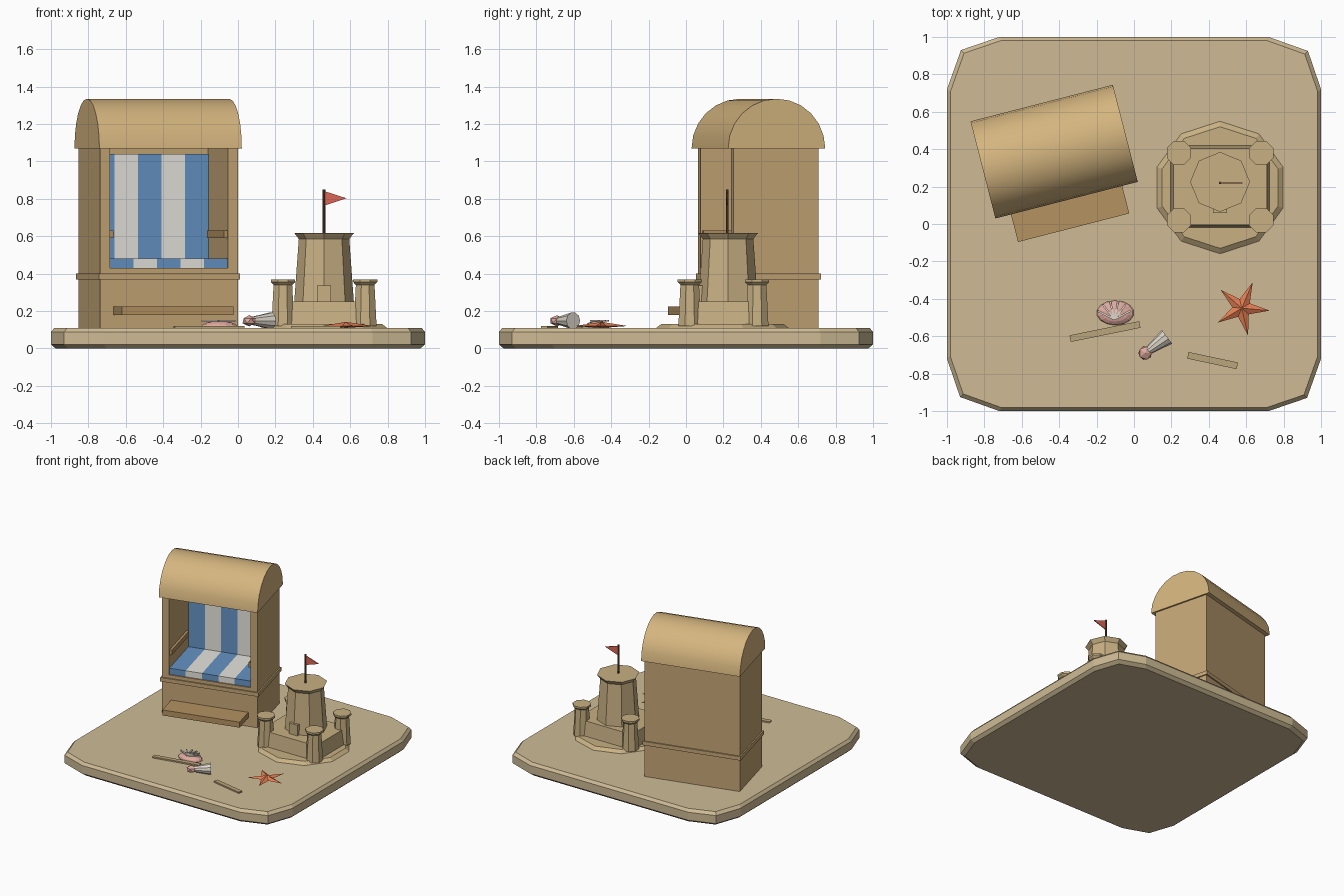
import bpy, bmesh
from math import sin, cos, pi, radians
from mathutils import Matrix, Vector

if "Cube" in bpy.data.objects:
    bpy.data.objects.remove(bpy.data.objects["Cube"])


def material(name, rgb):
    m = bpy.data.materials.new(name)
    m.diffuse_color = (*rgb, 1)
    m.use_nodes = True
    m.node_tree.nodes["Principled BSDF"].inputs["Base Color"].default_value = m.diffuse_color
    return m


SAND = material("sand", (0.62, 0.50, 0.30))
CASTLE = material("castle_sand", (0.58, 0.44, 0.23))
WICKER = material("wicker", (0.56, 0.38, 0.18))
ROOF = material("roof_wicker", (0.66, 0.46, 0.21))
WOOD = material("wood", (0.46, 0.29, 0.12))
DRIFT = material("driftwood", (0.50, 0.38, 0.20))
BLUE = material("blue_cloth", (0.13, 0.29, 0.55))
WHITE = material("white_cloth", (0.80, 0.78, 0.72))
RED = material("red", (0.72, 0.13, 0.09))
POLE = material("dark_wood", (0.13, 0.07, 0.04))
ORANGE = material("starfish_orange", (0.76, 0.20, 0.08))
PINK = material("shell_pink", (0.74, 0.40, 0.34))
CREAM = material("shell_cream", (0.74, 0.68, 0.60))


def finish(name, bm, mat, M=None):
    if M is not None:
        bm.transform(M)
    bmesh.ops.recalc_face_normals(bm, faces=bm.faces)
    me = bpy.data.meshes.new(name)
    bm.to_mesh(me)
    bm.free()
    me.materials.append(mat)
    ob = bpy.data.objects.new(name, me)
    bpy.context.collection.objects.link(ob)
    return ob


def box(name, x, y, z, mat, M=None):
    """Box from (min, max) ranges."""
    bm = bmesh.new()
    bmesh.ops.create_cube(bm, size=1)
    for v in bm.verts:
        v.co = [r[0] if c < 0 else r[1] for c, r in zip(v.co, (x, y, z))]
    return finish(name, bm, mat, M)


def loft(name, rings, mat, M=None):
    """Closed solid through rings of 3D points."""
    bm = bmesh.new()
    vs = [[bm.verts.new(p) for p in r] for r in rings]
    n = len(vs[0])
    for a, b in zip(vs, vs[1:]):
        for i in range(n):
            j = (i + 1) % n
            bm.faces.new((a[i], a[j], b[j], b[i]))
    bm.faces.new(vs[0])
    bm.faces.new(vs[-1])
    return finish(name, bm, mat, M)


def turned(name, cx, cy, profile, n, phase, mat, M=None):
    """n-sided solid from (radius, z) steps."""
    return loft(name, [[(cx + r * cos(phase + 2 * pi * i / n),
                         cy + r * sin(phase + 2 * pi * i / n), z)
                        for i in range(n)] for r, z in profile], mat, M)


# sand slab with cut corners and chamfered edges
quarter = [(1, 0.72), (0.93, 0.925), (0.72, 1)]
outline = []
for k in range(4):
    outline += [Matrix.Rotation(k * pi / 2, 2) @ Vector(p) for p in quarter]
loft("sand_base", [[(p.x * s, p.y * s, z) for p in outline]
                   for s, z in ((0.975, 0), (1, 0.022), (1, 0.088), (0.982, 0.11))], SAND)

# beach chair, turned on its spot
C = Matrix.Translation((-0.427, 0.387, 0)) @ Matrix.Rotation(radians(14.4), 4, 'Z')
HW, HD, T = 0.38, 0.235, 0.055
box("chair_lower_body", (-HW, HW), (-HD, HD), (0.11, 0.43), WICKER, C)
box("chair_back_wall", (-HW, HW), (HD - 0.04, HD), (0.43, 1.07), WICKER, C)
for side, s in (("left", -1), ("right", 1)):
    box(f"chair_{side}_wall", sorted((s * HW, s * (HW - T))), (-HD, HD - 0.04),
        (0.43, 1.07), WICKER, C)
    box(f"{side}_armrest", sorted((s * 0.305, s * 0.375)), (-HD + 0.01, 0.14),
        (0.59, 0.63), WOOD, C)
box("chair_band", (-HW - 0.01, HW + 0.01), (-HD - 0.01, HD + 0.01), (0.37, 0.402), WICKER, C)
box("footrest", (-0.307, 0.307), (-0.42, -0.23), (0.18, 0.225), WOOD, C)

# striped seat and back cushion
for i in range(5):
    x = (-0.325 + 0.13 * i, -0.195 + 0.13 * i)
    mat = WHITE if i % 2 else BLUE
    box(f"seat_stripe_{i}", x, (-0.225, 0.195), (0.43, 0.48), mat, C)
    box(f"back_stripe_{i}", x, (0.18, 0.2), (0.48, 1.04), mat, C)

# barrel roof
arc = [(0.268 * cos(pi * i / 12), 1.07 + 0.265 * sin(pi * i / 12)) for i in range(13)]
roof = loft("barrel_roof", [[(x, y, z) for y, z in arc] for x in (-0.393, 0.393)], ROOF, C)
bpy.context.view_layer.objects.active = roof
roof.select_set(True)
bpy.ops.object.shade_smooth_by_angle(angle=radians(35))

# sand castle: mound, walls, towers
turned("castle_mound", 0.46, 0.195, [(0.357, 0.108), (0.325, 0.132)], 10, pi / 2, CASTLE)
loft("castle_walls", [[(0.46 + sx * a, 0.2 + sy * b, z)
                       for sx, sy in ((-1, -1), (1, -1), (1, 1), (-1, 1))]
                      for a, b, z in ((0.265, 0.22, 0.12), (0.25, 0.205, 0.25))], CASTLE)
for sx in (-1, 1):
    for sy in (-1, 1):
        turned("corner_tower", 0.46 + 0.22 * sx, 0.2 + 0.18 * sy,
               [(0.066, 0.12), (0.054, 0.34), (0.07, 0.355), (0.07, 0.37)],
               8, pi / 8, CASTLE)
turned("main_tower", 0.46, 0.225,
       [(0.16, 0.24), (0.135, 0.585), (0.155, 0.612), (0.16, 0.617)], 8, 0, CASTLE)
box("tower_door", (0.423, 0.498), (0.06, 0.13), (0.25, 0.338), CASTLE)
turned("flag_pole", 0.46, 0.22, [(0.007, 0.61), (0.007, 0.85)], 6, 0, POLE)
loft("flag", [[(0.465, y, 0.84), (0.58, y, 0.803), (0.465, y, 0.765)]
              for y in (0.217, 0.223)], RED)

# starfish with ridged arms
bm = bmesh.new()
top = bm.verts.new((0.576, -0.45, 0.142))
bottom = bm.verts.new((0.576, -0.45, 0.11))
rim = []
for i in range(10):
    a = radians(-5 + 36 * i)
    r = 0.05 if i % 2 else 0.15
    rim.append(bm.verts.new((0.576 + r * cos(a), -0.45 + r * sin(a), 0.12)))
for i in range(10):
    for v in (top, bottom):
        bm.faces.new((v, rim[i], rim[(i + 1) % 10]))
finish("starfish", bm, ORANGE)

# scallop shell with ribs
bm = bmesh.new()
bmesh.ops.create_uvsphere(bm, u_segments=14, v_segments=8, radius=1)
finish("scallop_shell", bm, PINK, Matrix.Translation((-0.1, -0.475, 0.115))
       @ Matrix.Diagonal((0.1, 0.066, 0.032, 1)))
for i in range(6):
    R = Matrix.Translation((-0.105, -0.51, 0)) @ Matrix.Rotation(radians(-62 + 25 * i), 4, 'Z')
    box("shell_rib", (-0.005, 0.005), (0, 0.1), (0.143, 0.153), CREAM, R)

# spiral shell: flared cone with a faceted tip
axis = Vector((0.12, 0.09, 0))
S = Matrix.Translation((0.06, -0.69, 0.148)) @ axis.to_track_quat('Z', 'Y').to_matrix().to_4x4()
turned("spiral_shell_body", 0, 0, [(0.022, 0.02), (0.046, 0.145)], 10, 0, CREAM, S)
bm = bmesh.new()
bmesh.ops.create_icosphere(bm, subdivisions=1, radius=0.04)
finish("spiral_shell_tip", bm, PINK, Matrix.Translation((0.06, -0.69, 0.148))
       @ Matrix.Diagonal((1, 1, 0.75, 1)))

# driftwood planks
for i, (x, y, half, a) in enumerate(((-0.155, -0.575, 0.19, 11.5), (0.42, -0.73, 0.135, -12))):
    R = Matrix.Translation((x, y, 0)) @ Matrix.Rotation(radians(a), 4, 'Z')
    box(f"driftwood_plank_{i}", (-half, half), (-0.018, 0.018), (0.108, 0.121), DRIFT, R)
